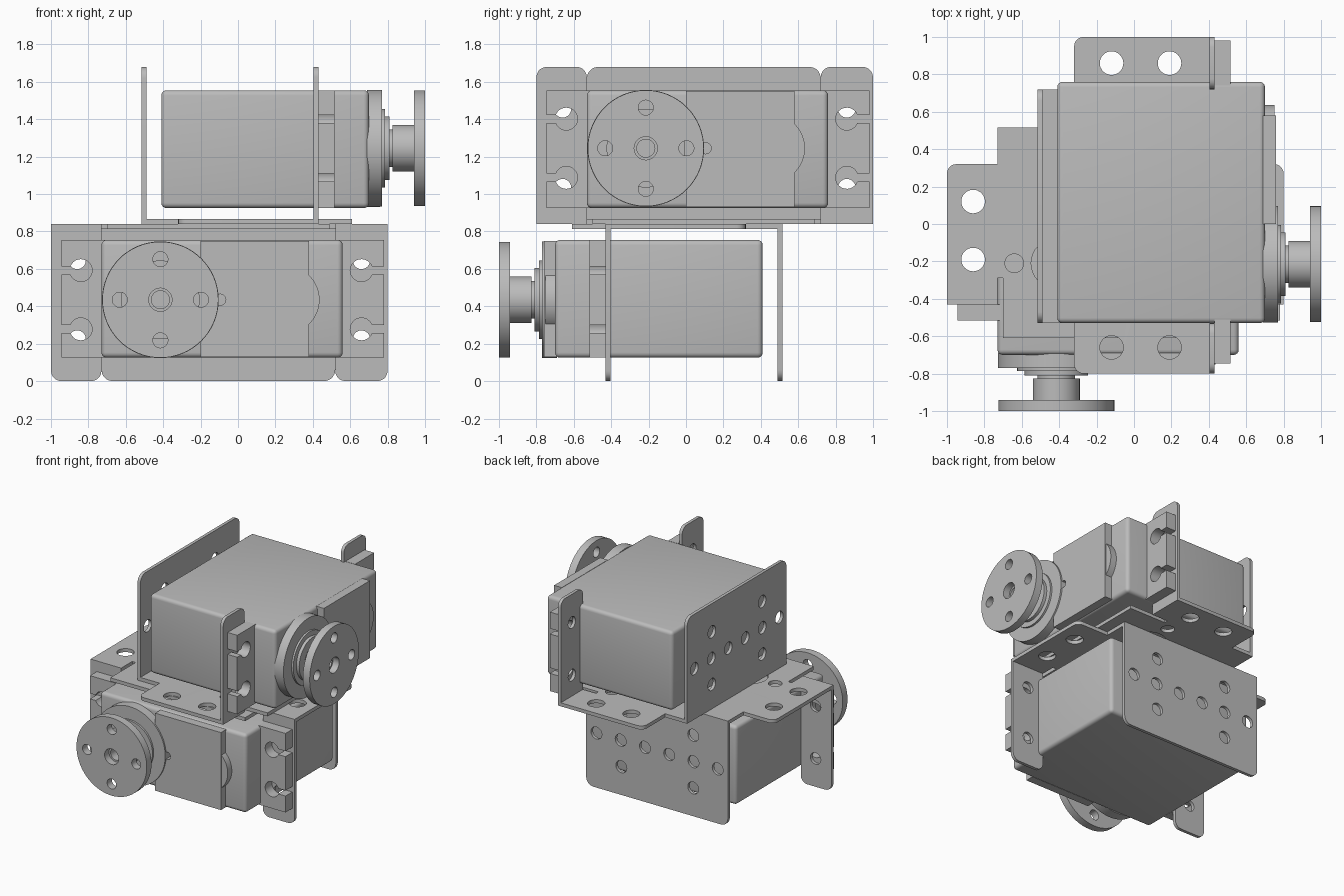
import bpy
import bmesh
from math import sin, cos, pi, tau, asin, radians
from mathutils import Vector

if "Cube" in bpy.data.objects:
    bpy.data.objects.remove(bpy.data.objects["Cube"], do_unlink=True)

grey = bpy.data.materials.new("plain_grey")
grey.use_nodes = True
grey.diffuse_color = (0.5, 0.5, 0.5, 1)
grey.node_tree.nodes["Principled BSDF"].inputs["Base Color"].default_value = grey.diffuse_color

# Local frame of one unit: u across, v towards the wheel, w away from the bracket base
MID = 0.84
PLACES = {
    "upper": lambda u, v, w: (v, u, MID + w),
    "lower": lambda u, v, w: (u - 0.2, -v, MID - w),
}


def finish(name, bm, place):
    """Place a local bmesh in the world and make an object of it."""
    for vert in bm.verts:
        vert.co = Vector(place(*vert.co))
    bmesh.ops.remove_doubles(bm, verts=bm.verts, dist=1e-5)
    bmesh.ops.recalc_face_normals(bm, faces=bm.faces)
    mesh = bpy.data.meshes.new(name)
    bm.to_mesh(mesh)
    bm.free()
    mesh.materials.append(grey)
    for poly in mesh.polygons:
        poly.use_smooth = True
    mesh.set_sharp_from_angle(angle=radians(30))
    bpy.context.collection.objects.link(bpy.data.objects.new(name, mesh))


def circle(x, y, r, n=32):
    return [(x + r * cos(tau * i / n), y + r * sin(tau * i / n)) for i in range(n)]


def rounded(points, steps=5):
    """Outline from (x, y) or (x, y, corner radius) points with square corners."""
    out = []
    for i, p in enumerate(points):
        here = Vector(p[:2])
        if len(p) == 2:
            out.append(here)
            continue
        a = (Vector(points[i - 1][:2]) - here).normalized() * p[2]
        b = (Vector(points[(i + 1) % len(points)][:2]) - here).normalized() * p[2]
        for k in range(steps + 1):
            t = k / steps * pi / 2
            out.append(here + a * (1 - sin(t)) + b * (1 - cos(t)))
    return out


def plate(name, place, loops, low, high, lying=False):
    """Extrude filled loops (outline, then holes) along v, or along w if lying."""
    curve = bpy.data.curves.new(name, "CURVE")
    curve.dimensions = "2D"
    curve.fill_mode = "BOTH"
    curve.extrude = (high - low) / 2
    for loop in loops:
        spline = curve.splines.new("POLY")
        spline.points.add(len(loop) - 1)
        for point, co in zip(spline.points, loop):
            point.co = (co[0], co[1], 0, 1)
        spline.use_cyclic_u = True
    temp = bpy.data.objects.new(name + "_temp", curve)
    bpy.context.collection.objects.link(temp)
    bpy.context.view_layer.update()
    mesh = temp.evaluated_get(bpy.context.evaluated_depsgraph_get()).to_mesh()
    bm = bmesh.new()
    bm.from_mesh(mesh)
    bpy.data.objects.remove(temp, do_unlink=True)
    bpy.data.curves.remove(curve)
    mid = (low + high) / 2
    for vert in bm.verts:
        a, b, d = vert.co
        vert.co = (a, b, d + mid) if lying else (a, d + mid, b)
    finish(name, bm, place)


def rect(x0, x1, y0, y1):
    return [(x0, y0), (x1, y0), (x1, y1), (x0, y1)]


SHAFT, CENTRE = -0.215, 0.405
LEFT, RIGHT = -0.53, 0.72
W0, W1 = 0.085, 0.715


def bracket(side, place):
    # Base with two side wings, a front tongue and relief slits
    base = rounded([
        (LEFT, -0.515), (RIGHT, -0.515), (RIGHT, -0.32), (1.0, -0.32, 0.05),
        (1.0, 0.43), (RIGHT, 0.43), (RIGHT, 0.29), (0.69, 0.29), (0.69, 0.61),
        (-0.5, 0.61), (-0.5, 0.29), (LEFT, 0.29), (LEFT, 0.43), (-0.8, 0.43),
        (-0.8, -0.32, 0.05), (LEFT, -0.32)])
    holes = [circle(u, v, 0.063) for u in (-0.66, 0.86) for v in (-0.12, 0.19)]
    holes += [circle(u, 0.21, 0.05) for u in (-0.44, 0.63)]
    holes += [circle(u, 0.21, 0.13) for u in (-0.22, 0.41)]
    plate(side + "_bracket_base", place, [base] + holes, 0.0, 0.028, lying=True)

    # Back wall with a row of holes and two crosses
    wall = rounded([(LEFT, 0), (RIGHT, 0), (RIGHT, MID, 0.06), (LEFT, MID, 0.06)])
    holes = [circle(-0.44 + 0.214 * i, CENTRE, 0.048) for i in range(6)]
    holes += [circle(u, CENTRE + s * 0.21, 0.048) for u in (-0.224, 0.41) for s in (-1, 1)]
    plate(side + "_bracket_back", place, [wall] + holes, -0.515, -0.49)

    # Front ears
    for label, a, b, hole in (("left", -0.8, LEFT, -0.66), ("right", RIGHT, 1.0, 0.86)):
        ear = rounded([(a, 0), (b, 0), (b, MID, 0.055), (a, MID, 0.055)])
        holes = [circle(hole, CENTRE + s * 0.21, 0.046) for s in (-1, 1)]
        plate(f"{side}_{label}_bracket_ear", place, [ear] + holes, 0.405, 0.43)


def keyhole_tab(inner, edge, centre):
    """Mounting tab outline with two keyhole slots open at the outer edge."""
    r, half = 0.06, 0.022
    d = 1 if edge > centre else -1
    gap = asin(half / r)
    pts = [(inner, W0), (edge, W0)]
    for cw in (CENTRE - 0.157, CENTRE + 0.157):
        pts.append((edge, cw - half))
        for k in range(25):
            t = -gap - (tau - 2 * gap) * k / 24
            pts.append((centre + d * r * cos(t), cw + r * sin(t)))
        pts.append((edge, cw + half))
    return pts + [(edge, W1), (inner, W1)]


def motor(side, place):
    # Case
    lo, hi = Vector((LEFT, -0.41, W0)), Vector((0.76, 0.70, W1))
    bm = bmesh.new()
    bmesh.ops.create_cube(bm, size=1)
    for vert in bm.verts:
        vert.co = Vector(h if c > 0 else l for c, l, h in zip(vert.co, lo, hi))
    bmesh.ops.bevel(bm, geom=bm.edges[:], offset=0.028, segments=4,
                    profile=0.5, affect="EDGES")
    finish(side + "_motor_case", bm, place)

    # Mounting tabs
    plate(side + "_left_tab", place, [keyhole_tab(-0.51, -0.745, -0.64)], 0.43, 0.515)
    plate(side + "_right_tab", place, [keyhole_tab(0.74, 0.98, 0.86)], 0.43, 0.515)

    # Raised gear cover
    plate(side + "_gear_cover", place,
          [rect(0.0, 0.58, W0 + 0.007, W1 - 0.005), circle(0.105, CENTRE, 0.03, 16)], 0.69, 0.758)
    plate(side + "_gear_cover_end", place, [circle(0.455, CENTRE, 0.181, 48)], 0.69, 0.752)
    plate(side + "_gear_cover_ring", place, [circle(SHAFT, CENTRE, 0.312, 64)], 0.69, 0.77)

    # Stepped shaft collar
    for i, (r, a, b) in enumerate([(0.21, 0.76, 0.785), (0.17, 0.78, 0.81), (0.1, 0.80, 0.835)]):
        plate(f"{side}_shaft_collar_{i + 1}", place, [circle(SHAFT, CENTRE, r, 48)], a, b)

    # Wheel hub and wheel
    plate(side + "_wheel_hub", place,
          [circle(SHAFT, CENTRE, 0.125, 48), circle(SHAFT, CENTRE, 0.048)], 0.825, 0.945)
    holes = [circle(SHAFT + 0.217 * cos(k * pi / 2), CENTRE + 0.217 * sin(k * pi / 2), 0.04)
             for k in range(4)]
    plate(side + "_wheel", place,
          [circle(SHAFT, CENTRE, 0.31, 64), circle(SHAFT, CENTRE, 0.062)] + holes, 0.94, 1.0)


for side, place in PLACES.items():
    bracket(side, place)
    motor(side, place)
